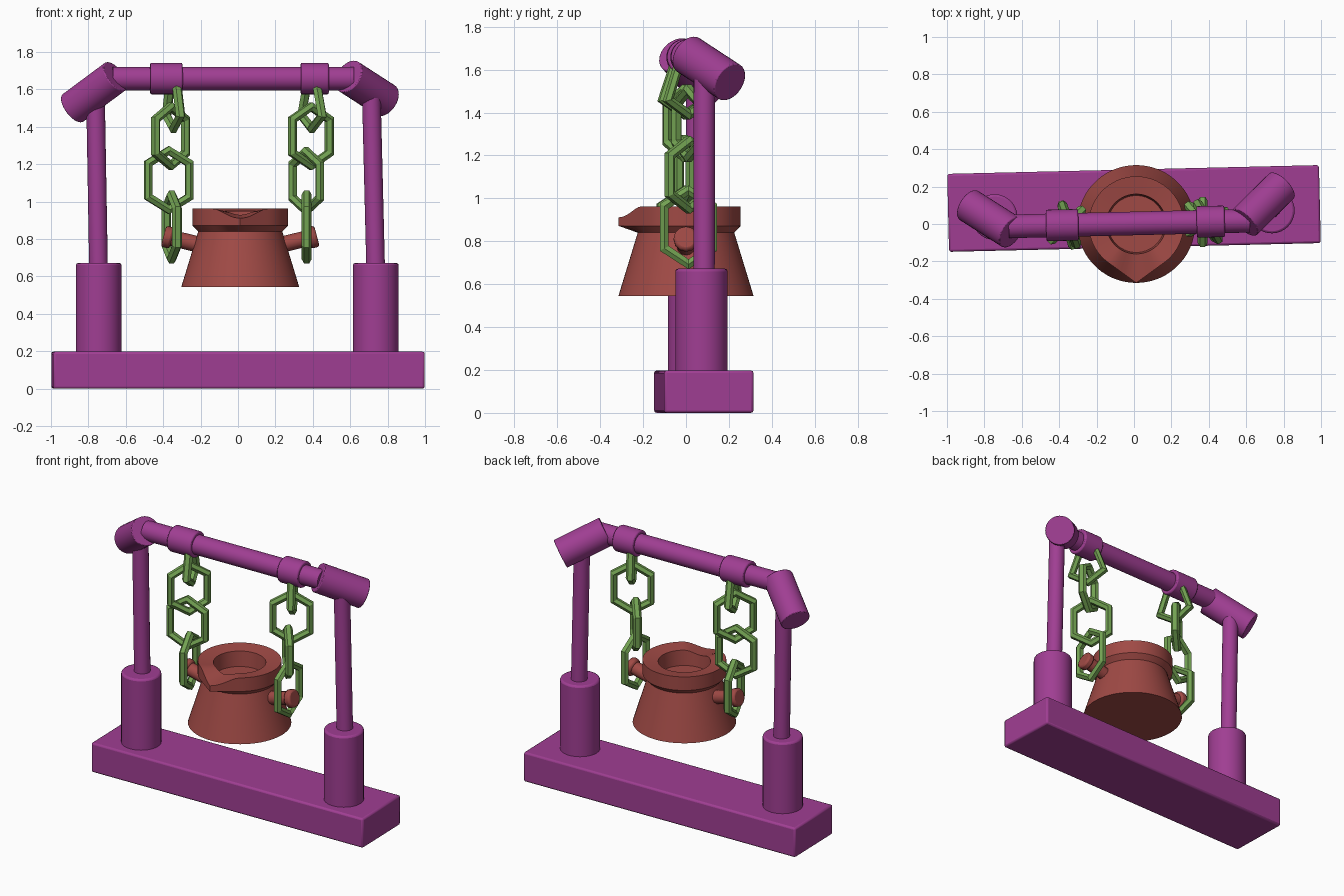
import bpy, bmesh
from math import pi, sin, cos, tan, radians, atan2, hypot
from mathutils import Vector

cube = bpy.data.objects.get("Cube")
if cube:
    bpy.data.objects.remove(cube, do_unlink=True)


def material(name, rgb):
    mat = bpy.data.materials.new(name)
    mat.use_nodes = True
    mat.diffuse_color = (*rgb, 1)
    mat.node_tree.nodes["Principled BSDF"].inputs["Base Color"].default_value = (*rgb, 1)
    return mat


PURPLE = material("purple", (0.35, 0.048, 0.29))
GREEN = material("green", (0.17, 0.36, 0.085))
RED = material("red", (0.35, 0.068, 0.06))


def finish(ob, name, mat, bevel=0.0):
    ob.name = name
    ob.data.materials.append(mat)
    if bevel:
        mod = ob.modifiers.new("soft_edge", "BEVEL")
        mod.width, mod.segments = bevel, 2
        mod.limit_method = "ANGLE"
        mod.angle_limit = radians(50)
    bpy.ops.object.shade_smooth_by_angle(angle=radians(35))
    return ob


def rod(name, start, end, r1, mat, r2=None, bevel=0.0, sides=32):
    """Cylinder or cone running between two points."""
    a, b = Vector(start), Vector(end)
    bpy.ops.mesh.primitive_cone_add(
        vertices=sides, radius1=r1, radius2=r2 or r1, depth=(b - a).length,
        location=(a + b) / 2, rotation=(b - a).to_track_quat("Z", "Y").to_euler())
    return finish(bpy.context.object, name, mat, bevel)


# Base slab, turned slightly
TURN = radians(1.35)
bpy.ops.mesh.primitive_cube_add(size=1, location=(0, 0.083, 0.099), rotation=(0, 0, TURN))
slab = bpy.context.object
slab.scale = (1.988, 0.417, 0.198)
bpy.ops.object.transform_apply(location=False, rotation=False, scale=True)
finish(slab, "base", PURPLE, 0.012)

# Posts and sockets
for side, x, y, top in (("right", -0.745, 0.037, -0.762), ("left", 0.737, 0.072, 0.713)):
    rod(side + "_socket", (x, y, 0.15), (x, y, 0.672), 0.122, PURPLE, bevel=0.012)
    rod(side + "_post", (x, y + 0.012, 0.6), (top, y + 0.014, 1.57), 0.05, PURPLE)

# Elbow joints, crossbar and collars
rod("right_elbow", (-0.655, -0.045, 1.67), (-0.884, 0.10, 1.50), 0.092, PURPLE, bevel=0.005)
rod("left_elbow", (0.59, 0.008, 1.67), (0.79, 0.205, 1.541), 0.094, PURPLE, bevel=0.005)


def on_bar(x):
    return (x, 0.003 + x * tan(TURN), 1.658)


rod("crossbar", on_bar(-0.67), on_bar(0.62), 0.063, PURPLE)
rod("right_collar", on_bar(-0.47), on_bar(-0.297), 0.084, PURPLE, bevel=0.008)
rod("left_collar", on_bar(0.335), on_bar(0.485), 0.084, PURPLE, bevel=0.008)


# Chain links: closed tubes swept along a polygon
def link(name, x, z, yaw, outline):
    curve = bpy.data.curves.new(name, "CURVE")
    curve.dimensions = "3D"
    curve.bevel_depth = 0.027
    curve.bevel_resolution = 1
    spline = curve.splines.new("POLY")
    spline.points.add(len(outline) - 1)
    spline.use_cyclic_u = True
    spline.use_smooth = False
    for point, (px, pz) in zip(spline.points, outline):
        point.co = (px, 0, pz, 1)
    ob = bpy.data.objects.new(name, curve)
    ob.location = (x, 0.003 + x * tan(TURN), z)
    ob.rotation_euler = (0, 0, radians(yaw))
    curve.materials.append(GREEN)
    bpy.context.collection.objects.link(ob)


HEX = [(0, 0.158), (0.113, 0.09), (0.113, -0.09), (0, -0.158), (-0.113, -0.09), (-0.113, 0.09)]
HANGER = [(0.04, 0.15), (0.11, -0.05), (0, -0.12), (-0.11, -0.05), (-0.04, 0.15)]
CHAINS = {
    "right": [(-0.345, 1.51, -70), (-0.36, 1.35, 45), (-0.37, 1.115, 15), (-0.355, 0.865, 105)],
    "left": [(0.395, 1.51, -60), (0.39, 1.35, 30), (0.365, 1.11, -50), (0.367, 0.865, 90)],
}
for side, links in CHAINS.items():
    for i, (x, z, yaw) in enumerate(links):
        shape = HEX if i else HANGER
        if i == 3:
            shape = [(px, pz * 1.09) for px, pz in HEX]
        link(f"{side}_link_{i + 1}", x, z, yaw, shape)

# Bucket: lathed profile of (radius, height, spout pull, spout drop)
PROFILE = [(0.315, 0.545, 0, 0), (0.225, 0.84, 0, 0), (0.255, 0.872, 1, 0),
           (0.255, 0.963, 1, 1), (0.16, 0.95, 0, 0.4), (0.152, 0.85, 0, 0)]
STEPS = 60
SPOUT = radians(36)
bm = bmesh.new()
rings = []
for radius, height, pull, drop in PROFILE:
    ring = []
    for i in range(STEPS):
        phi = 2 * pi * i / STEPS - pi
        near = max(0, 1 - abs(phi) / SPOUT)
        r = radius
        if near > 0 and pull:
            r = radius / cos(SPOUT - abs(phi))
        dip = 0.052 * drop * near * near * (3 - 2 * near)
        ring.append(bm.verts.new((r * sin(phi), -r * cos(phi), height - dip)))
    rings.append(ring)
for low, high in zip(rings, rings[1:]):
    for i in range(STEPS):
        j = (i + 1) % STEPS
        bm.faces.new((low[i], low[j], high[j], high[i]))
bm.faces.new(rings[0])
bm.faces.new(rings[-1])
bmesh.ops.recalc_face_normals(bm, faces=bm.faces)
mesh = bpy.data.meshes.new("bucket")
bm.to_mesh(mesh)
bm.free()
bucket = bpy.data.objects.new("bucket", mesh)
bucket.location = (0.012, 0, 0)
bpy.context.collection.objects.link(bucket)
bpy.ops.object.select_all(action="DESELECT")
bucket.select_set(True)
bpy.context.view_layer.objects.active = bucket
finish(bucket, "bucket", RED)

# Bucket pegs with knobs that carry the chains
for side, s in (("right", -1), ("left", 1)):
    def peg(d, z):
        return (0.012 + s * d, 0, z)
    rod(side + "_peg", peg(0.2, 0.765), peg(0.375, 0.808), 0.043, RED, sides=12)
    rod(side + "_knob", peg(0.365, 0.804), peg(0.41, 0.816), 0.058, RED, bevel=0.012, sides=12)
